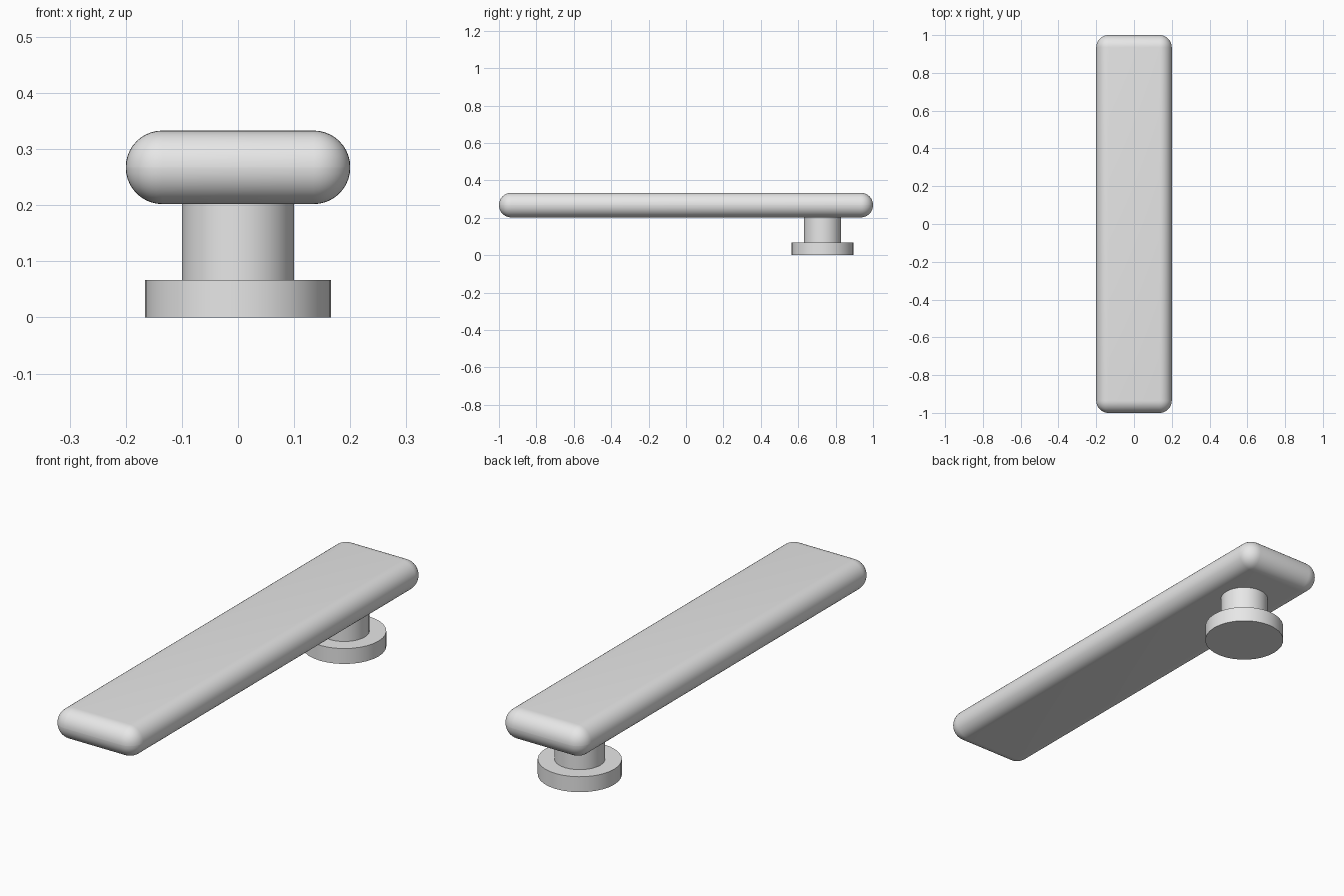
import bpy
import math

cube = bpy.data.objects.get("Cube")
if cube:
    bpy.data.objects.remove(cube, do_unlink=True)

# Single plain grey
grey = bpy.data.materials.new("plain_grey")
grey.use_nodes = True
colour = (0.8, 0.8, 0.8, 1)
grey.diffuse_color = colour
grey.node_tree.nodes["Principled BSDF"].inputs["Base Color"].default_value = colour

MOUNT_Y = 0.73


def finish(name):
    obj = bpy.context.object
    obj.name = name
    obj.data.materials.append(grey)
    return obj


def disc(name, radius, bottom, top):
    bpy.ops.mesh.primitive_cylinder_add(
        vertices=32, radius=radius, depth=top - bottom,
        location=(0, MOUNT_Y, (bottom + top) / 2))
    obj = finish(name)
    bpy.ops.object.shade_smooth_by_angle(angle=math.radians(30))
    return obj


# Mounting base and neck
disc("mounting_base", 0.166, 0, 0.067)
disc("neck", 0.1, 0.067, 0.21)

# Long handle bar with fully rounded edges
bpy.ops.mesh.primitive_cube_add(size=1, location=(0, 0, 0.2675))
bar = finish("handle_bar")
bar.scale = (0.4, 2, 0.131)
bpy.ops.object.transform_apply(location=False, rotation=False, scale=True)
bevel = bar.modifiers.new("rounded_edges", "BEVEL")
bevel.width = 0.065
bevel.segments = 10
bpy.ops.object.modifier_apply(modifier=bevel.name)
bpy.ops.object.shade_smooth_by_angle(angle=math.radians(30))
